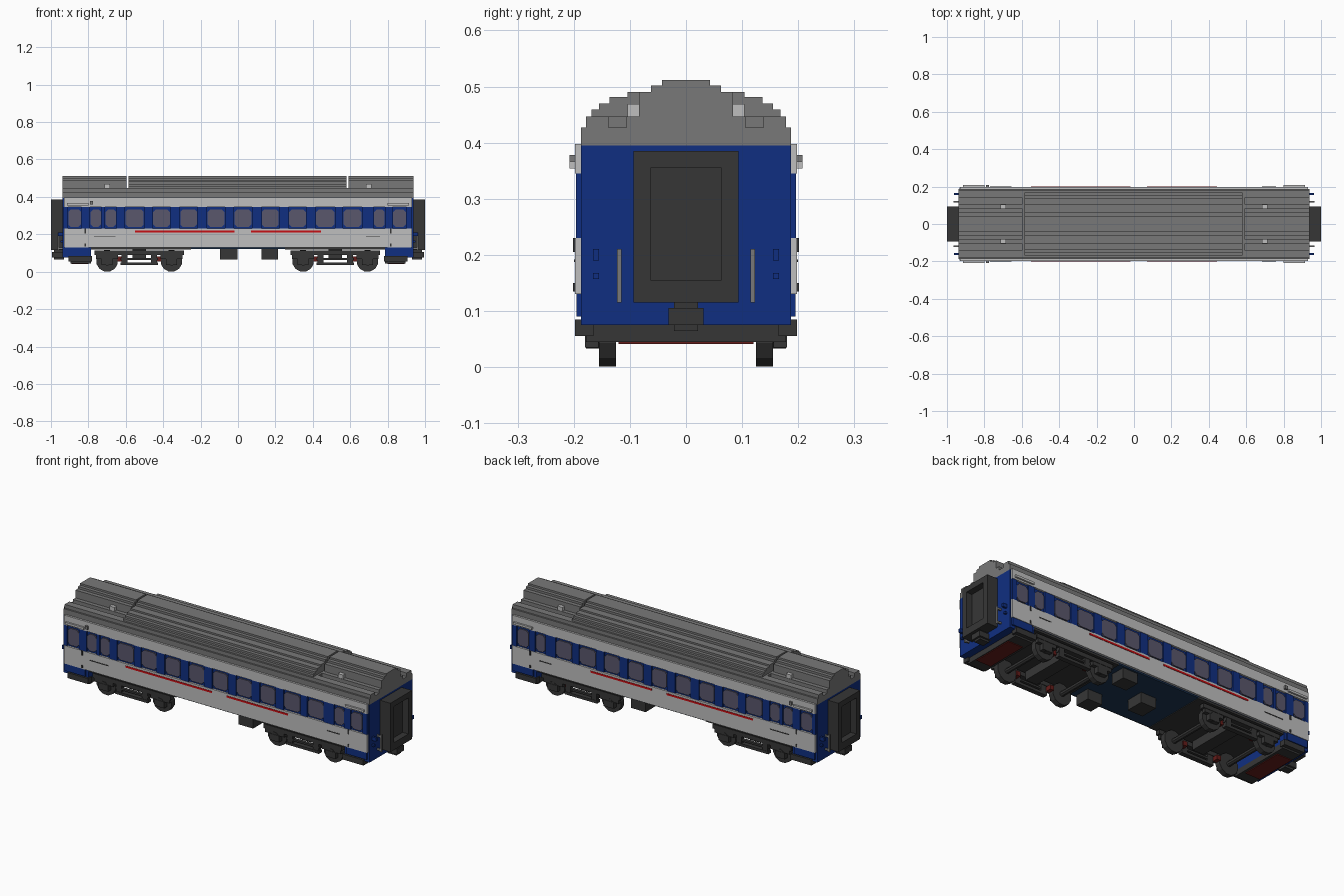
import bpy, bmesh, math

cube = bpy.data.objects.get("Cube")
if cube:
    bpy.data.objects.remove(cube, do_unlink=True)


def material(name, r, g, b):
    m = bpy.data.materials.new(name)
    m.use_nodes = True
    m.diffuse_color = (r, g, b, 1)
    m.node_tree.nodes["Principled BSDF"].inputs["Base Color"].default_value = (r, g, b, 1)
    return m


BLUE = material("body blue", 0.005, 0.028, 0.22)
WHITE = material("panel light grey", 0.52, 0.52, 0.52)
ROOF = material("roof grey", 0.19, 0.19, 0.19)
DARK = material("chassis dark grey", 0.037, 0.037, 0.037)
GLASS = material("window grey violet", 0.10, 0.095, 0.15)
RED = material("stripe red", 0.58, 0.004, 0.006)
FLOOR = material("floor slate blue", 0.012, 0.035, 0.085)
MAROON = material("underside maroon", 0.13, 0.012, 0.01)


def finish(name, bm, mat):
    bmesh.ops.recalc_face_normals(bm, faces=bm.faces)
    me = bpy.data.meshes.new(name)
    bm.to_mesh(me)
    bm.free()
    me.materials.append(mat)
    ob = bpy.data.objects.new(name, me)
    bpy.context.collection.objects.link(ob)
    return ob


def add_box(bm, x0, x1, y0, y1, z0, z1):
    vs = bmesh.ops.create_cube(bm, size=1)["verts"]
    for v in vs:
        v.co = (x1 if v.co.x > 0 else x0, y1 if v.co.y > 0 else y0, z1 if v.co.z > 0 else z0)


def boxes(name, mat, items, mirror_x=False, mirror_y=False):
    """One object from boxes (x0, x1, y0, y1, z0, z1), repeated across the axes."""
    bm = bmesh.new()
    for x0, x1, y0, y1, z0, z1 in items:
        for sx in ((1, -1) if mirror_x else (1,)):
            for sy in ((1, -1) if mirror_y else (1,)):
                xs, ys = sorted((x0 * sx, x1 * sx)), sorted((y0 * sy, y1 * sy))
                add_box(bm, *xs, *ys, z0, z1)
    return finish(name, bm, mat)


def extrude(bm, pts, axis, a, b):
    """Prism from a flat outline, pushed along x or y."""
    put = (lambda p, t: (t, p[0], p[1])) if axis == "x" else (lambda p, t: (p[0], t, p[1]))
    ends = [[bm.verts.new(put(p, t)) for p in pts] for t in (a, b)]
    bm.faces.new(ends[0])
    bm.faces.new(ends[1])
    n = len(pts)
    for i in range(n):
        j = (i + 1) % n
        bm.faces.new((ends[0][i], ends[0][j], ends[1][j], ends[1][i]))


def stepped(levels, base):
    """Symmetric stepped outline from (half width, top height) pairs."""
    side, z = [], base
    for y, top in levels:
        side += [(y, z), (y, top)]
        z = top
    return side + [(-y, z) for y, z in reversed(side)]


L = 0.937   # half length of the body
W = 0.187   # half width of the core

# Body core and the deeper vestibule ends
boxes("body_core", BLUE, [(-L, L, -W, W, 0.13, 0.395)])
boxes("vestibule_skirt", BLUE, [(0.785, L, -W, W, 0.075, 0.13)], mirror_x=True)
boxes("vestibule_door_sill", BLUE, [(0.80, 0.925, W, 0.195, 0.09, 0.13)], True, True)

# Side panels above and below the windows
boxes("upper_side_panel", WHITE, [(-L + 0.008, L - 0.008, W, 0.198, 0.345, 0.398)], mirror_y=True)
boxes("lower_side_panel", WHITE, [(-L + 0.008, L - 0.008, W, 0.198, 0.13, 0.23)], mirror_y=True)
boxes("red_stripe", RED, [(-0.55, -0.02, 0.197, 0.200, 0.209, 0.219),
                          (0.07, 0.445, 0.197, 0.200, 0.209, 0.219)], mirror_y=True)

# Windows with blue pillars between them
windows = [(-0.873, 0.068), (-0.76, 0.056), (-0.68, 0.056), (-0.553, 0.098)]
windows += [(-0.409 + 0.1454 * i, 0.09) for i in range(6)]
windows += [(0.467, 0.098), (0.612, 0.095), (0.756, 0.056), (0.863, 0.068)]
pillars, edge = [], -L + 0.005
for c, w in windows + [(L - 0.005, 0)]:
    pillars.append((edge, c - w / 2 - 0.003, W, 0.196, 0.23, 0.345))
    edge = c + w / 2 + 0.003
boxes("window_pillar", BLUE, pillars, mirror_y=True)

bm = bmesh.new()
for c, w in windows:
    h, zc, k = 0.047, 0.286, 0.014
    a = w / 2
    outline = [(a, h - k), (a - k, h), (k - a, h), (-a, h - k),
               (-a, k - h), (k - a, -h), (a - k, -h), (a, k - h)]
    for s in (1, -1):
        extrude(bm, [(c + p[0], zc + p[1]) for p in outline], "y", s * W, s * 0.194)
finish("window_panes", bm, GLASS)

# Door fittings: rails above the doors, lamps and door edges
boxes("door_rail", WHITE, [(0.80, 0.915, 0.198, 0.208, 0.354, 0.366)], True, True)
boxes("side_lamp", ROOF, [(-0.792, -0.776, 0.198, 0.208, 0.36, 0.378)], mirror_y=True)
boxes("door_handle", DARK, [(0.812, 0.82, 0.197, 0.201, 0.205, 0.23),
                            (0.812, 0.82, 0.197, 0.201, 0.135, 0.15)], True, True)
boxes("number_plate", DARK, [(-0.77, -0.655, 0.197, 0.1995, 0.187, 0.192),
                             (0.685, 0.76, 0.197, 0.1995, 0.187, 0.192)], mirror_y=True)

# Roof: high middle section, low shoulders and hump at the ends
TOP = [(0.062, 0.502), (0.043, 0.512)]
middle = [(0.187, 0.427), (0.178, 0.447), (0.168, 0.459), (0.155, 0.47),
          (0.136, 0.481), (0.104, 0.49)] + TOP
bm = bmesh.new()
extrude(bm, stepped(middle, 0.395), "x", -0.585, 0.58)
finish("roof_middle", bm, ROOF)

end = [(0.187, 0.427), (0.178, 0.447)]
side = [(0.187, 0.395), (0.187, 0.427), (0.178, 0.427), (0.178, 0.447), (0.138, 0.447),
        (0.138, 0.427), (0.106, 0.427), (0.106, 0.447), (0.084, 0.447), (0.084, 0.49),
        (0.062, 0.49), (0.062, 0.502), (0.043, 0.502), (0.043, 0.512)]
profile = side + [(-y, z) for y, z in reversed(side)]
bm = bmesh.new()
extrude(bm, profile, "x", -L, -0.595)
extrude(bm, profile, "x", 0.59, L)
finish("roof_ends", bm, ROOF)
bm = bmesh.new()
extrude(bm, stepped(end, 0.395), "x", -0.595, -0.585)
extrude(bm, stepped(end, 0.395), "x", 0.58, 0.59)
finish("roof_joint", bm, ROOF)
boxes("roof_vent", WHITE, [(0.685, 0.715, 0.084, 0.104, 0.447, 0.469)], True, True)

# Gangway: frame around a recessed door, with stepped bellows
boxes("gangway_frame", DARK, [
    (L, 1.0, 0.063, 0.094, 0.115, 0.385), (L, 1.0, -0.094, -0.063, 0.115, 0.385),
    (L, 1.0, -0.063, 0.063, 0.355, 0.385), (L, 1.0, -0.063, 0.063, 0.115, 0.155)], mirror_x=True)
boxes("gangway_door", DARK, [(L, 0.965, -0.063, 0.063, 0.155, 0.355)], mirror_x=True)

# Couplers
boxes("coupler", DARK, [(0.90, 0.995, -0.031, 0.031, 0.075, 0.105),
                        (0.93, 0.985, -0.021, 0.021, 0.064, 0.118)], mirror_x=True)

# End handrails and small sockets
boxes("end_handrail", ROOF, [(0.957, 0.965, 0.115, 0.123, 0.115, 0.21),
                             (L, 0.96, 0.115, 0.123, 0.195, 0.205),
                             (L, 0.96, 0.115, 0.123, 0.12, 0.13)], True, True)
boxes("end_socket", BLUE, [(L, 0.962, 0.155, 0.166, 0.19, 0.21),
                           (L, 0.95, 0.155, 0.166, 0.157, 0.168)], True, True)

# Underframe, floor plates and steps
boxes("floor_centre", FLOOR, [(-0.25, 0.25, -0.185, 0.185, 0.122, 0.131)])
boxes("floor_bogie_plate", DARK, [(0.25, 0.785, -0.185, 0.185, 0.118, 0.131)], mirror_x=True)
boxes("end_beam", DARK, [(0.785, 0.895, -0.178, 0.178, 0.045, 0.076)], mirror_x=True)
boxes("end_underside_plate", MAROON, [(0.80, 0.89, -0.12, 0.12, 0.041, 0.046)], mirror_x=True)
boxes("door_step", DARK, [(0.78, 0.905, 0.165, 0.198, 0.055, 0.085)], True, True)
boxes("equipment_box", DARK, [(-0.095, -0.003, -0.05, 0.05, 0.066, 0.125),
                              (0.125, 0.215, 0.09, 0.175, 0.066, 0.125),
                              (0.125, 0.215, -0.175, -0.09, 0.066, 0.125)])

# Bogies: wheels, axles, side frames, springs and brakes
wheels, axles = bmesh.new(), bmesh.new()


def cylinder(bm, x, y, z, r, depth, sides):
    vs = bmesh.ops.create_cone(bm, cap_ends=True, segments=sides, radius1=r, radius2=r,
                               depth=depth)["verts"]
    bmesh.ops.rotate(bm, verts=vs, matrix=rot)
    bmesh.ops.translate(bm, verts=vs, vec=(x, y, z))


from mathutils import Matrix
rot = Matrix.Rotation(math.pi / 2, 3, "X") @ Matrix.Rotation(math.pi / 12, 3, "Z")
for bogie in (-0.528, 0.52):
    for axle in (-0.172, 0.172):
        x = bogie + axle
        for s in (1, -1):
            cylinder(wheels, x, s * 0.14, 0.058, 0.059, 0.03, 12)
            cylinder(axles, x, s * 0.163, 0.058, 0.026, 0.03, 8)
        cylinder(axles, x, 0, 0.058, 0.014, 0.28, 8)
finish("wheels", wheels, DARK)
finish("axles", axles, DARK)

frame, brakes = [], []
for b in (-0.528, 0.52):
    frame += [(b - 0.24, b + 0.24, 0.152, 0.178, 0.088, 0.112),   # top bar
              (b - 0.10, b + 0.10, 0.152, 0.178, 0.035, 0.05),    # lower bar
              (b - 0.10, b + 0.10, 0.156, 0.174, 0.062, 0.072),   # leaf bar
              (b - 0.035, b + 0.035, 0, 0.15, 0.07, 0.12)]        # bolster
    for a in (-1, 1):
        c = b + a * 0.172
        frame += [(c - 0.058, c + 0.058, 0.156, 0.176, 0.068, 0.09),
                  (c - 0.03, c + 0.03, 0.156, 0.18, 0.035, 0.07),
                  (b + a * 0.08 - 0.016, b + a * 0.08 + 0.016, 0.154, 0.176, 0.05, 0.09)]
        d = b + a * 0.105
        brakes.append((d - 0.012, d + 0.012, 0.118, 0.15, 0.055, 0.08))
boxes("bogie_frame", DARK, frame, mirror_y=True)
boxes("brake_blocks", MAROON, brakes, mirror_y=True)
